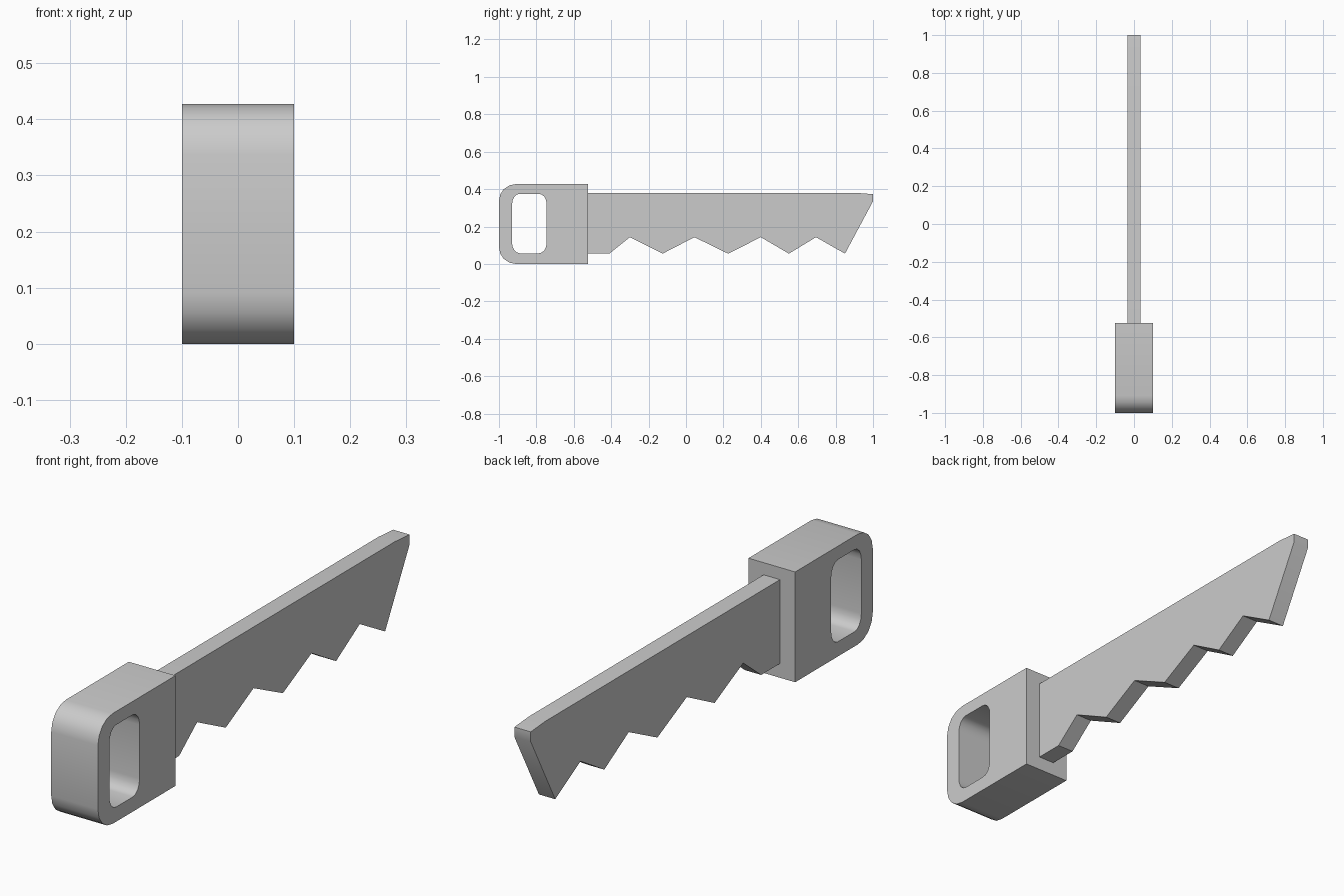
import bpy, math
from mathutils import Matrix

if "Cube" in bpy.data.objects:
    bpy.data.objects.remove(bpy.data.objects["Cube"])

# Local profile axes (u, v, depth) map to world (y, z, x)
SIDE = Matrix(((0, 0, 1, 0), (1, 0, 0, 0), (0, 1, 0, 0), (0, 0, 0, 1)))


def rounded(y0, y1, z0, z1, r_left, r_right, ry=1.0, n=4):
    """Rectangle outline with separate left and right corner radii."""
    pts = []
    for cy, cz, sy, sz, start, r in ((y1, z1, -1, -1, 0, r_right), (y0, z1, 1, -1, 90, r_left),
                                     (y0, z0, 1, 1, 180, r_left), (y1, z0, -1, 1, 270, r_right)):
        if r == 0:
            pts.append((cy, cz))
            continue
        for i in range(n + 1):
            a = math.radians(start + 90 * i / n)
            pts.append((cy + r * ry * (sy + math.cos(a)), cz + r * (sz + math.sin(a))))
    return pts


def slab(name, outlines, half_width):
    """Extrude filled outlines (inner ones become holes) across x."""
    curve = bpy.data.curves.new(name + "_profile", 'CURVE')
    curve.dimensions = '2D'
    curve.fill_mode = 'BOTH'
    curve.extrude = half_width
    for pts in outlines:
        s = curve.splines.new('POLY')
        s.points.add(len(pts) - 1)
        for p, (u, v) in zip(s.points, pts):
            p.co = (u, v, 0, 1)
        s.use_cyclic_u = True
    ob = bpy.data.objects.new(name, curve)
    bpy.context.collection.objects.link(ob)
    bpy.ops.object.select_all(action='DESELECT')
    ob.select_set(True)
    bpy.context.view_layer.objects.active = ob
    bpy.ops.object.convert(target='MESH')
    ob = bpy.context.object
    ob.data.transform(SIDE)
    bpy.ops.object.mode_set(mode='EDIT')
    bpy.ops.mesh.select_all(action='SELECT')
    bpy.ops.mesh.remove_doubles(threshold=0.0005)
    bpy.ops.mesh.normals_make_consistent(inside=False)
    bpy.ops.object.mode_set(mode='OBJECT')
    bpy.ops.object.shade_smooth_by_angle(angle=math.radians(35))
    return ob


# Handle with a rounded grip opening
slab("handle", [rounded(-1.0, -0.525, 0.0, 0.427, 0.09, 0),
                rounded(-0.93, -0.745, 0.057, 0.375, 0.055, 0.055, ry=0.75)], 0.1)

# Blade: straight back, slanted tip and a row of teeth
TIP, ROOT = 0.055, 0.143
teeth = [(-0.41, TIP), (-0.30, ROOT), (-0.125, TIP), (0.045, ROOT), (0.225, TIP),
         (0.40, ROOT), (0.55, TIP), (0.695, ROOT), (0.85, TIP)]
slab("blade", [[(-0.525, 0.38), (-0.525, TIP)] + teeth
               + [(1.0, 0.335), (1.0, 0.373), (0.91, 0.38)]], 0.035)
